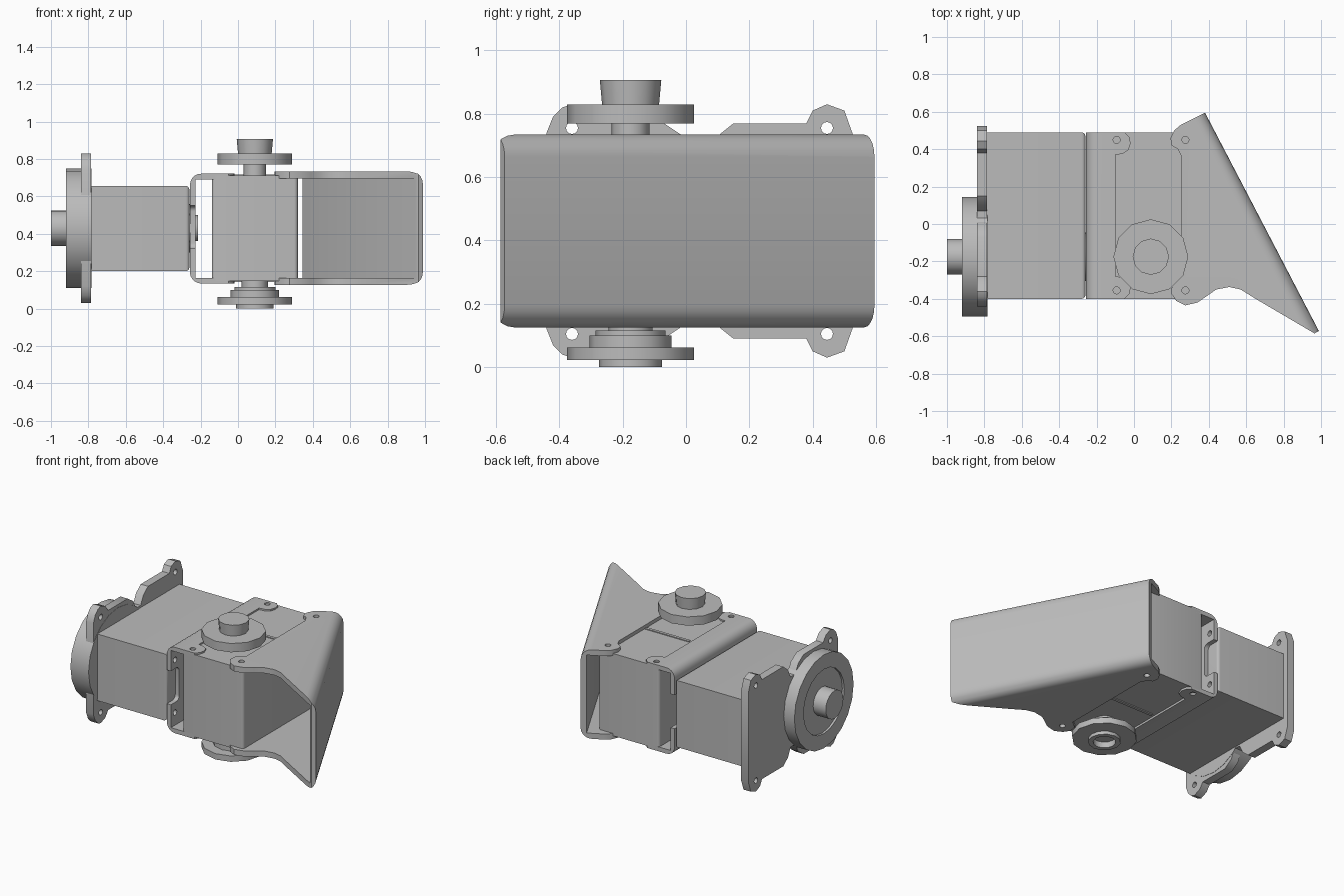
import bpy, bmesh, math
from mathutils import Matrix, Vector

cube = bpy.data.objects.get("Cube")
if cube:
    bpy.data.objects.remove(cube)

grey = bpy.data.materials.new("mid_grey")
grey.use_nodes = True
GREY = (0.5, 0.5, 0.5, 1)
grey.diffuse_color = GREY
grey.node_tree.nodes["Principled BSDF"].inputs["Base Color"].default_value = GREY

MID_Z = 0.43      # height of the long axis
PIVOT_Y = -0.175  # both output shafts
HOLE_Y = (-0.355, 0.45)
parts = []


def finish(name, bm, keep=True):
    bmesh.ops.recalc_face_normals(bm, faces=bm.faces)
    mesh = bpy.data.meshes.new(name)
    bm.to_mesh(mesh)
    bm.free()
    mesh.materials.append(grey)
    ob = bpy.data.objects.new(name, mesh)
    bpy.context.collection.objects.link(ob)
    if keep:
        parts.append(ob)
    return ob


def box(name, lo, hi, bevel=0, rule=None, keep=True, segments=5):
    """Box between two corners; rule(edge) picks the edges to round."""
    bm = bmesh.new()
    bmesh.ops.create_cube(bm, size=1)
    lo, hi = Vector(lo), Vector(hi)
    for v in bm.verts:
        v.co = Vector(l + (h - l) * (c + 0.5) for l, h, c in zip(lo, hi, v.co))
    if bevel:
        bmesh.ops.bevel(bm, geom=[e for e in bm.edges if rule(e)], offset=bevel,
                        segments=segments, profile=0.5, affect='EDGES')
    return finish(name, bm, keep)


def prism(name, pts, axis, lo, hi, keep=True):
    """Outline extruded along x (points are y, z) or z (points are x, y)."""
    bm = bmesh.new()
    place = (lambda p, h: (h, *p)) if axis == 'x' else (lambda p, h: (*p, h))
    face = bm.faces.new([bm.verts.new(place(p, lo)) for p in pts])
    new = bmesh.ops.extrude_face_region(bm, geom=[face])["geom"]
    shift = Vector(place((0, 0), hi - lo))
    bmesh.ops.translate(bm, vec=shift, verts=[v for v in new if isinstance(v, bmesh.types.BMVert)])
    return finish(name, bm, keep)


def lathe(name, profile, centre, axis, sides=24, keep=True):
    """Closed turned part from (radius, position along axis) pairs."""
    bm = bmesh.new()
    rings = []
    for r, h in profile:
        ring = []
        for i in range(sides):
            a = math.tau * i / sides
            u, v = centre[0] + r * math.cos(a), centre[1] + r * math.sin(a)
            ring.append(bm.verts.new((h, u, v) if axis == 'x' else (u, v, h)))
        rings.append(ring)
    for a, b in zip(rings, rings[1:]):
        for i in range(sides):
            j = (i + 1) % sides
            bm.faces.new((a[i], a[j], b[j], b[i]))
    bm.faces.new(rings[0])
    bm.faces.new(rings[-1])
    return finish(name, bm, keep)


def combine(ob, tool, operation):
    mod = ob.modifiers.new(operation.lower(), 'BOOLEAN')
    mod.operation, mod.object, mod.solver = operation, tool, 'EXACT'
    bpy.context.view_layer.objects.active = ob
    bpy.ops.object.modifier_apply(modifier=mod.name)
    bpy.data.objects.remove(tool)


def drill(ob, spots, axis, lo, hi):
    for spot in spots:
        combine(ob, lathe("drill", [(0.019, lo), (0.019, hi)], spot, axis, 12, False), 'DIFFERENCE')


def along(i):
    return lambda e: abs((e.verts[0].co - e.verts[1].co).normalized()[i]) > 0.9


def outer_long(e):
    """Edges along y on the positive x end."""
    return along(1)(e) and e.verts[0].co.x > -0.01


def channel(name, depth, height, wall, radius, outline, matrix):
    """U-shaped sheet bracket: rounded shell trimmed to a plan outline."""
    h = height / 2
    shell = box(name, (-depth, -2, -h), (0, 2, h), radius, outer_long)
    inner = box("hollow", (-depth - 1, -3, wall - h), (-wall, 3, h - wall),
                radius - wall * 0.8, outer_long, False)
    combine(shell, inner, 'DIFFERENCE')
    shell.data.transform(matrix)
    combine(shell, prism("trim", outline, 'z', -1, 2, False), 'INTERSECT')
    return shell


# First motor: body, flanged plate and output shaft along x
box("first_motor_body", (-0.80, -0.40, 0.20), (-0.26, 0.49, 0.655), 0.02,
    lambda e: all(v.co.x > -0.3 for v in e.verts))
top = [(-0.44, .31), (-0.42, .36), (-0.39, .39), (-0.36, .40), (-0.31, .38), (-0.28, .34),
       (-0.07, .34), (-0.01, .30), (0.02, .24), (0.07, .24), (0.10, .30), (0.15, .34),
       (0.38, .34), (0.40, .38), (0.445, .40), (0.50, .38), (0.525, .31)]
outline = [(y, MID_Z + d) for y, d in top] + [(y, MID_Z - d) for y, d in reversed(top)]
plate = prism("flange_plate", outline, 'x', -0.84, -0.785)
drill(plate, [(y, MID_Z + s * 0.325) for y in (-0.36, 0.445) for s in (-1, 1)], 'x', -1, -0.6)
axis_x = (PIVOT_Y, MID_Z)
lathe("side_output_disc", [(0.32, -0.783), (0.32, -0.92), (0.22, -0.92), (0.22, -0.905),
                           (0.095, -0.905), (0.095, -1.0)], axis_x, 'x', 20)
lathe("side_pivot", [(0.13, -0.27), (0.13, -0.228), (0.07, -0.228), (0.07, -0.213)], axis_x, 'x')

# Second motor: body with raised ribs above and below
box("second_motor_body", (-0.14, -0.40, 0.148), (0.32, 0.49, 0.71), 0.02, along(2))
for name, z in (("upper_rib", 0.712), ("lower_rib", 0.146)):
    box(name, (-0.08, 0.065, z - 0.004), (0.25, 0.085, z + 0.004))

# Second motor: horns on the upright axis
axis_z = (0.09, PIVOT_Y)
lathe("upper_horn", [(0.06, 0.70), (0.06, 0.77), (0.2, 0.77), (0.2, 0.83),
                     (0.09, 0.83), (0.097, 0.907)], axis_z, 'z', 12)
lathe("lower_horn", [(0.07, 0.16), (0.07, 0.115), (0.11, 0.115), (0.11, 0.10), (0.13, 0.10),
                     (0.13, 0.062), (0.2, 0.062), (0.2, 0.022), (0.1, 0.022), (0.1, 0),
                     (0.07, 0), (0.07, 0.04)], axis_z, 'z', 12)

# Inner bracket, open towards +x, joining the two motors
lug = [(-0.05, .445), (-0.025, .42), (-0.018, .385), (-0.03, .35), (-0.06, .33), (-0.10, .325)]
plan = [(-0.5, 0.49)] + [(x, 0.045 + d) for x, d in lug]
plan += [(x, 0.045 - d) for x, d in reversed(lug)] + [(-0.5, -0.40)]
turn = Matrix.Translation((-0.257, 0, 0.4275)) @ Matrix.Rotation(math.pi, 4, 'Z')
inner = channel("inner_bracket", 1, 0.587, 0.03, 0.06, plan, turn)
for y0, y1 in ((-0.6, -0.31), (0.40, 0.7)):
    combine(inner, box("notch", (-0.4, y0, 0.32), (-0.2, y1, 0.55), 0.03, along(0), False),
            'DIFFERENCE')
drill(inner, [(-0.093, y) for y in HOLE_Y], 'z', -1, 2)
drill(inner, [(y, z) for y in HOLE_Y for z in (0.25, 0.61)], 'x', -0.4, -0.2)

# Outer bracket with the slanted end wall
plan = [(0.20, 0.42), (0.195, 0.46), (0.215, 0.50), (0.25, 0.53), (0.38, 0.595), (0.46, 0.637),
        (1.2, -0.46), (0.965, -0.585), (0.65, -0.40), (0.57, -0.35), (0.51, -0.337),
        (0.44, -0.35), (0.39, -0.385), (0.34, -0.42), (0.275, -0.435), (0.225, -0.41),
        (0.198, -0.37), (0.205, -0.32), (0.255, -0.28), (0.255, 0.36), (0.235, 0.40)]
slant = math.atan2(0.61, 1.17)
turn = Matrix.Translation((0.685, 0.01, 0.43)) @ Matrix.Rotation(slant, 4, 'Z')
outer = channel("outer_bracket", 2, 0.608, 0.038, 0.07, plan, turn)
drill(outer, [(0.275, y) for y in HOLE_Y], 'z', -1, 2)

# Shading
bpy.ops.object.select_all(action='DESELECT')
for ob in parts:
    ob.select_set(True)
bpy.context.view_layer.objects.active = parts[0]
bpy.ops.object.shade_smooth_by_angle(angle=math.radians(35))
